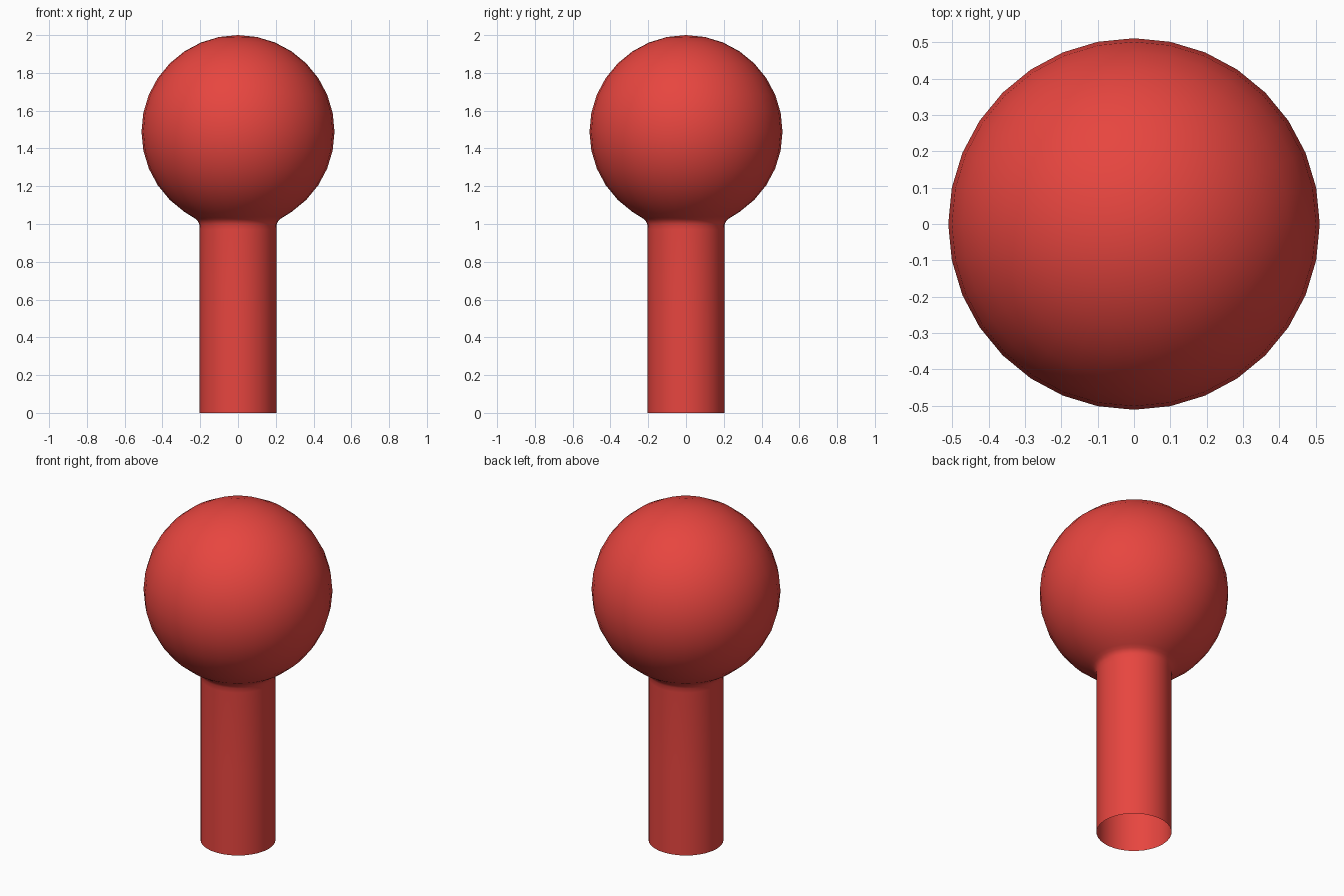
import bpy, bmesh, math

if "Cube" in bpy.data.objects:
    bpy.data.objects.remove(bpy.data.objects["Cube"])

SEG = 32
R, CZ, STEM = 0.511, 1.489, 0.203

# Profile: open stem, small fillet at the neck, then the ball up to the pole
profile = [(STEM, 0.0), (STEM, 0.5), (STEM, 0.97), (0.205, 0.998),
           (0.211, 1.013), (0.222, 1.025), (0.24, 1.037)]
step = math.pi / 16
for i in range(3, 16):
    a = -math.pi / 2 + i * step
    profile.append((R * math.cos(a), CZ + R * math.sin(a)))

# Spin the profile into rings
bm = bmesh.new()
rings = [[bm.verts.new((r * math.cos(2 * math.pi * k / SEG),
                        r * math.sin(2 * math.pi * k / SEG), z))
          for k in range(SEG)] for r, z in profile]
for lo, hi in zip(rings, rings[1:]):
    for k in range(SEG):
        n = (k + 1) % SEG
        bm.faces.new((lo[k], lo[n], hi[n], hi[k]))

# Close the top of the ball
pole = bm.verts.new((0, 0, CZ + R))
for k in range(SEG):
    bm.faces.new((rings[-1][k], rings[-1][(k + 1) % SEG], pole))
for f in bm.faces:
    f.smooth = True

mesh = bpy.data.meshes.new("ball_on_stem")
bm.to_mesh(mesh)
bm.free()
obj = bpy.data.objects.new("ball_on_stem", mesh)
bpy.context.collection.objects.link(obj)

# Red material
mat = bpy.data.materials.new("red")
mat.diffuse_color = (0.8, 0.06, 0.05, 1)
mat.use_nodes = True
mat.node_tree.nodes["Principled BSDF"].inputs["Base Color"].default_value = mat.diffuse_color
mesh.materials.append(mat)
